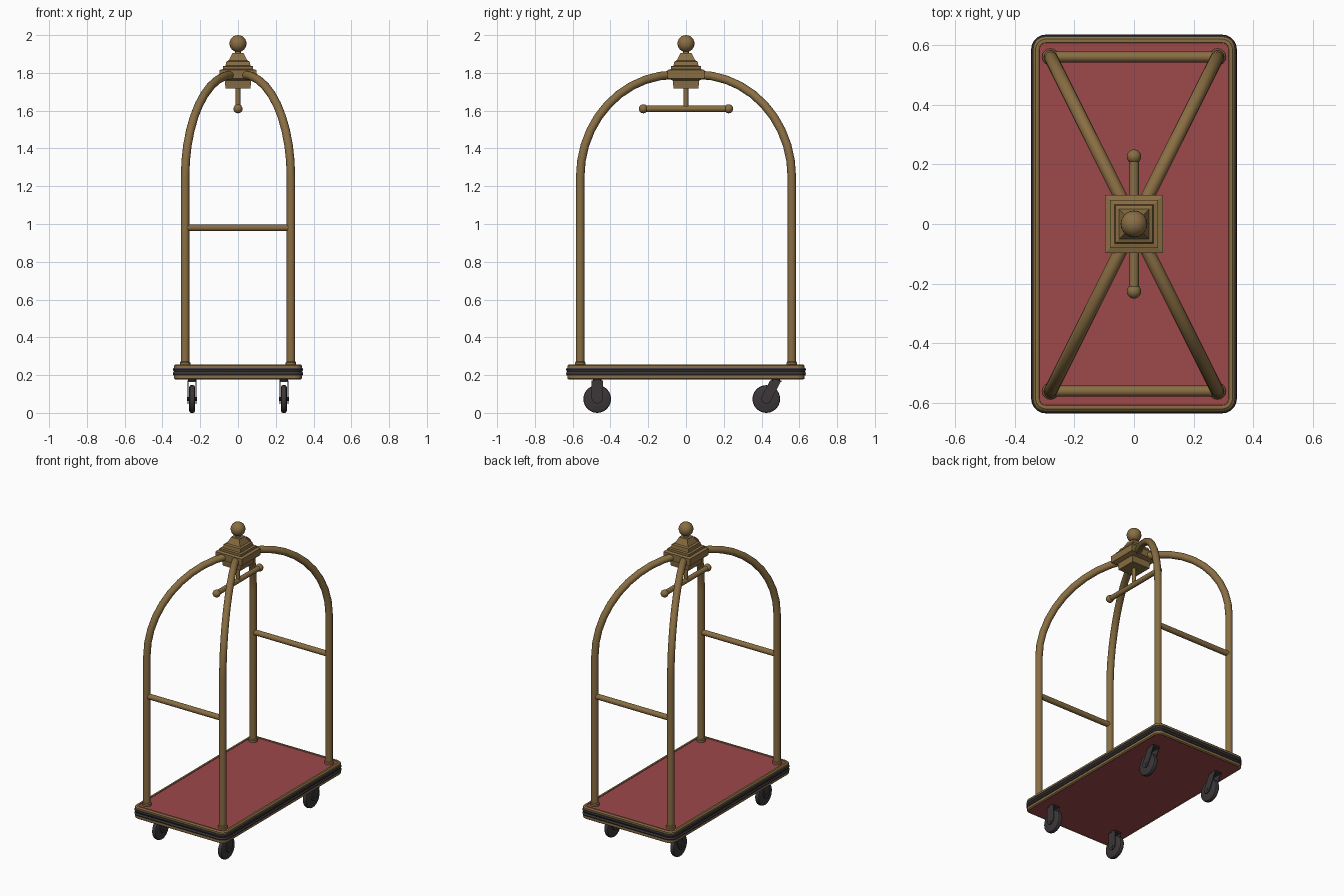
import bpy, bmesh, math
from mathutils import Matrix, Vector

if "Cube" in bpy.data.objects:
    bpy.data.objects.remove(bpy.data.objects["Cube"])


def material(name, rgb):
    m = bpy.data.materials.new(name)
    m.diffuse_color = (*rgb, 1)
    m.use_nodes = True
    m.node_tree.nodes["Principled BSDF"].inputs["Base Color"].default_value = m.diffuse_color
    return m


BRASS = material("aged_brass", (0.25, 0.155, 0.055))
RED = material("red_carpet", (0.34, 0.065, 0.07))
DARK = material("dark_rubber", (0.045, 0.038, 0.04))


def finish(bm, name, *mats, smooth=True):
    bmesh.ops.recalc_face_normals(bm, faces=bm.faces)
    me = bpy.data.meshes.new(name)
    bm.to_mesh(me)
    bm.free()
    ob = bpy.data.objects.new(name, me)
    bpy.context.collection.objects.link(ob)
    for m in mats:
        me.materials.append(m)
    if smooth:
        bpy.ops.object.select_all(action='DESELECT')
        ob.select_set(True)
        bpy.context.view_layer.objects.active = ob
        bpy.ops.object.shade_smooth_by_angle(angle=math.radians(35))
    return ob


def loft(bm, rings):
    """Skin a list of equal-length point rings and cap both ends."""
    vs = [[bm.verts.new(p) for p in r] for r in rings]
    n = len(vs[0])
    for a, b in zip(vs, vs[1:]):
        for i in range(n):
            j = (i + 1) % n
            bm.faces.new((a[i], a[j], b[j], b[i]))
    return bm.faces.new(vs[0][::-1]), bm.faces.new(vs[-1])


def lathe(bm, profile, sides, turn=0.0, scale=1.0, at=(0, 0)):
    loft(bm, [[(at[0] + r * scale * math.cos(turn + math.tau * i / sides),
                at[1] + r * scale * math.sin(turn + math.tau * i / sides), z)
               for i in range(sides)] for r, z in profile])


def tube(bm, path, radius, sides=16):
    """Sweep a circle along a planar path, mitred at each bend."""
    pts = [Vector(p) for p in path]
    normal = (pts[1] - pts[0]).cross(pts[-1] - pts[0])
    if normal.length < 1e-6:
        normal = (pts[1] - pts[0]).orthogonal()
    normal.normalize()
    rings = []
    for i, p in enumerate(pts):
        t = (pts[min(i + 1, len(pts) - 1)] - pts[max(i - 1, 0)]).normalized()
        side = t.cross(normal)
        rings.append([p + radius * (normal * math.cos(a) + side * math.sin(a))
                      for a in (math.tau * k / sides for k in range(sides))])
    loft(bm, rings)


def ball(bm, at, radius):
    bmesh.ops.create_uvsphere(bm, u_segments=20, v_segments=12, radius=radius,
                              matrix=Matrix.Translation(at))


def rounded(hx, hy, r, z):
    """Rectangle outline with rounded corners."""
    out = []
    for k, (sx, sy) in enumerate(((1, 1), (-1, 1), (-1, -1), (1, -1))):
        for s in range(6):
            a = math.pi / 2 * (k + s / 5)
            out.append((sx * (hx - r) + r * math.cos(a), sy * (hy - r) + r * math.sin(a), z))
    return out


# Deck: brass tray with red carpet set into top and bottom
bm = bmesh.new()
bottom, top = loft(bm, [rounded(0.330, 0.620, 0.035, 0.176), rounded(0.338, 0.628, 0.04, 0.182),
                        rounded(0.338, 0.628, 0.04, 0.25), rounded(0.330, 0.620, 0.035, 0.257)])
for f in (bottom, top):
    bmesh.ops.inset_region(bm, faces=[f], thickness=0.012)
    bmesh.ops.inset_region(bm, faces=[f], thickness=0.001, depth=-0.004)
    f.material_index = 1
finish(bm, "deck", BRASS, RED)

# Bumper: ribbed dark band round the deck
bm = bmesh.new()
loft(bm, [rounded(0.334 + d, 0.624 + d, 0.04 + d, z) for d, z in
          ((0, 0.196), (0.008, 0.199), (0.011, 0.207), (0.008, 0.215), (0.006, 0.218),
           (0.008, 0.221), (0.011, 0.229), (0.008, 0.237), (0, 0.24))])
finish(bm, "bumper", DARK)

# Four posts that arch diagonally into the hub, with base collars
for sx in (-1, 1):
    for sy in (-1, 1):
        bm = bmesh.new()
        path = [(0.28 * sx, 0.56 * sy, 0.25)]
        for i in range(11):
            a = math.pi / 2 * i / 10
            y = 0.06 + 0.50 * math.cos(a)
            path.append((y / 2 * sx, y * sy, 1.25 + 0.54 * math.sin(a)))
        tube(bm, path, 0.0225)
        lathe(bm, [(0.028, 0.25), (0.028, 0.266), (0.023, 0.272)], 16, at=(0.28 * sx, 0.56 * sy))
        finish(bm, "arched_post", BRASS)

# End rails
for sy in (-1, 1):
    bm = bmesh.new()
    tube(bm, [(-0.28, 0.56 * sy, 0.98), (0.28, 0.56 * sy, 0.98)], 0.018)
    finish(bm, "end_rail", BRASS)

# Square stepped hub
bm = bmesh.new()
lathe(bm, [(0.066, 1.718), (0.07, 1.76), (0.098, 1.77), (0.098, 1.815), (0.08, 1.82),
           (0.08, 1.835), (0.066, 1.838), (0.062, 1.86), (0.05, 1.865), (0.034, 1.895),
           (0.03, 1.905)], 4, math.pi / 4, math.sqrt(2))
finish(bm, "hub", BRASS, smooth=False)

# Finial ball on a short neck
bm = bmesh.new()
lathe(bm, [(0.016, 1.9), (0.013, 1.925)], 16)
ball(bm, (0, 0, 1.955), 0.045)
finish(bm, "finial", BRASS)

# Hanging bar with ball ends
bm = bmesh.new()
tube(bm, [(0, 0, 1.61), (0, 0, 1.73)], 0.013)
tube(bm, [(0, -0.23, 1.61), (0, 0.23, 1.61)], 0.0165)
for sy in (-1, 1):
    ball(bm, (0, 0.226 * sy, 1.61), 0.024)
finish(bm, "hanging_bar", BRASS)

# Casters: upright forks at the front, trailing forks at the back
for sx in (-1, 1):
    for y, trail in ((-0.47, 0), (0.475, -0.05)):
        x, c = 0.243 * sx, y + trail
        bm = bmesh.new()
        loft(bm, [[(x + w, c + r * math.cos(math.tau * i / 24), 0.0735 + r * math.sin(math.tau * i / 24))
                   for i in range(24)]
                  for w, r in ((-0.016, 0.062), (-0.012, 0.071), (-0.006, 0.0735),
                               (0.006, 0.0735), (0.012, 0.071), (0.016, 0.062))])
        finish(bm, "caster_wheel", DARK)
        bm = bmesh.new()
        for s in (-1, 1):
            loft(bm, [[(x + w * s, py, pz) for py, pz in
                       ((y - 0.03, 0.172), (y + 0.03, 0.172), (c + 0.03, 0.075), (c + 0.018, 0.055),
                        (c, 0.048), (c - 0.018, 0.055), (c - 0.03, 0.075))] for w in (0.0185, 0.0245)])
        loft(bm, [[(x + i * 0.0245, y + j * 0.03, z) for i, j in ((-1, -1), (1, -1), (1, 1), (-1, 1))]
                  for z in (0.163, 0.172)])
        lathe(bm, [(0.022, 0.17), (0.022, 0.182)], 16, at=(x, y))
        tube(bm, [(x - 0.027, c, 0.0735), (x + 0.027, c, 0.0735)], 0.01, 10)
        finish(bm, "caster_fork", DARK, smooth=False)
